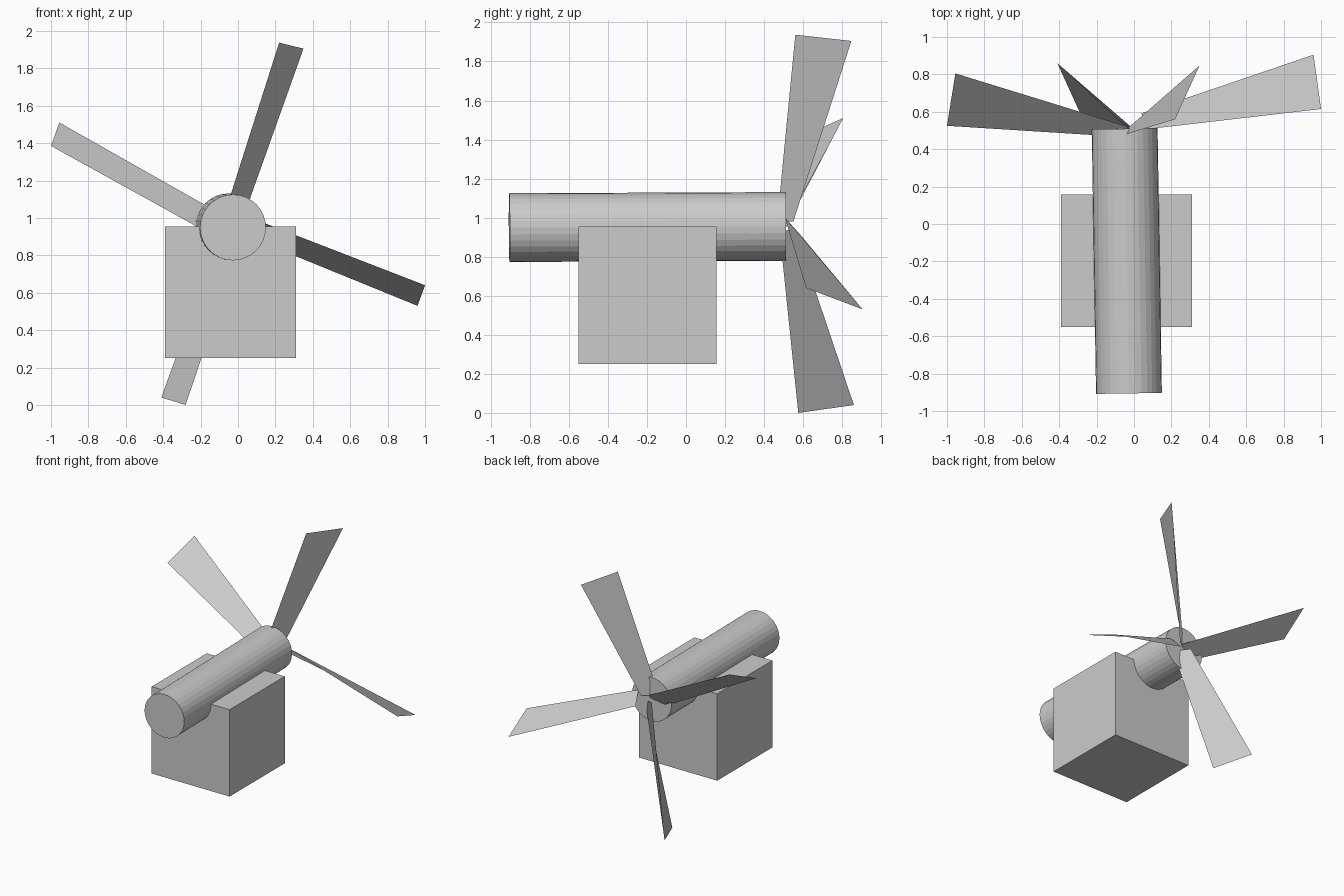
import bpy
from mathutils import Vector

if "Cube" in bpy.data.objects:
    bpy.data.objects.remove(bpy.data.objects["Cube"])

grey = bpy.data.materials.new("light_grey")
grey.diffuse_color = (0.6, 0.6, 0.6, 1)
grey.use_nodes = True
grey.node_tree.nodes["Principled BSDF"].inputs["Base Color"].default_value = grey.diffuse_color


def box(name, lo, hi):
    lo, hi = Vector(lo), Vector(hi)
    bpy.ops.mesh.primitive_cube_add(size=1, location=(lo + hi) / 2)
    ob = bpy.context.object
    ob.name = name
    ob.scale = hi - lo
    ob.data.materials.append(grey)


def rod(name, start, end, radius, sides):
    start, end = Vector(start), Vector(end)
    axis = end - start
    bpy.ops.mesh.primitive_cylinder_add(vertices=sides, radius=radius,
                                        depth=axis.length, location=(start + end) / 2)
    ob = bpy.context.object
    ob.name = name
    ob.rotation_euler = axis.to_track_quat('Z', 'Y').to_euler()
    ob.data.materials.append(grey)


def blade(name, corners):
    mesh = bpy.data.meshes.new(name)
    mesh.from_pydata(corners, [], [(0, 1, 2, 3)])
    mesh.materials.append(grey)
    bpy.context.collection.objects.link(bpy.data.objects.new(name, mesh))


# Block base with the slightly tilted shaft sunk into its top
box("base_block", (-0.39, -0.55, 0.25), (0.31, 0.157, 0.955))
rod("shaft", (-0.027, -0.905, 0.949), (-0.05, 0.51, 0.955), 0.176, 32)

# Thin twisted blades: root front, tip front, tip back, root back
blade("blade_up", [(-0.085, 0.467, 0.98), (0.22, 0.56, 1.937),
                   (0.35, 0.847, 1.905), (0.02, 0.55, 0.98)])
blade("blade_left", [(-0.05, 0.465, 0.86), (-1.0, 0.525, 1.385),
                     (-0.955, 0.805, 1.51), (-0.03, 0.52, 0.986)])
blade("blade_down", [(0.03, 0.48, 0.92), (-0.28, 0.575, 0.0),
                     (-0.41, 0.86, 0.04), (-0.08, 0.553, 0.95)])
blade("blade_right", [(0.07, 0.507, 1.0), (1.0, 0.615, 0.64),
                      (0.96, 0.905, 0.53), (0.04, 0.592, 0.905)])
